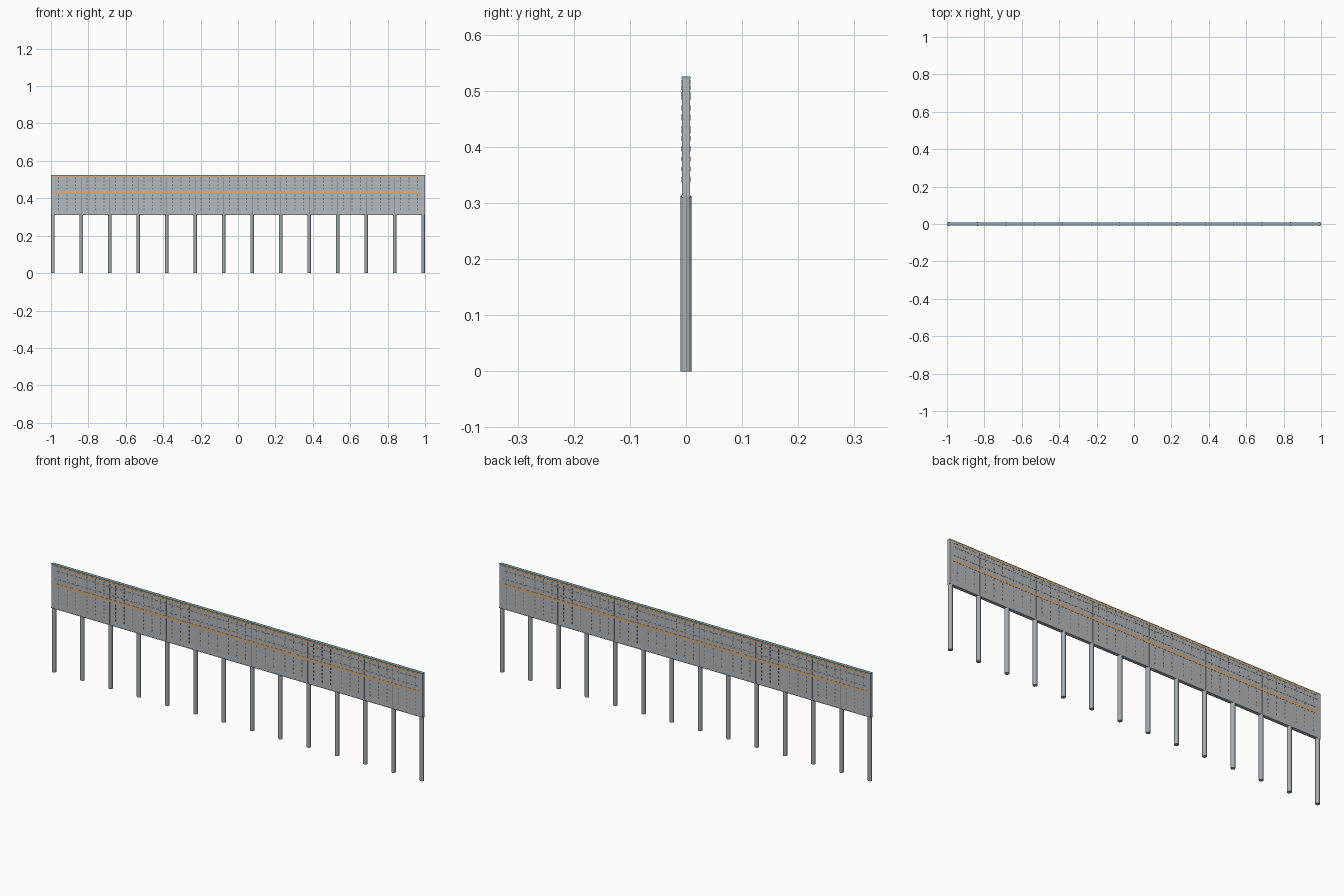
import bpy, bmesh
from mathutils import Matrix

if "Cube" in bpy.data.objects:
    bpy.data.objects.remove(bpy.data.objects["Cube"])

BAYS = 13
X0 = 0.99                      # outermost post centre
STEP = 2 * X0 / BAYS
Z_BOT, Z_TOP = 0.31, 0.525


def material(name, rgb):
    m = bpy.data.materials.new(name)
    m.diffuse_color = (*rgb, 1)
    m.use_nodes = True
    m.node_tree.nodes["Principled BSDF"].inputs["Base Color"].default_value = m.diffuse_color
    return m


orange = material("orange", (0.72, 0.42, 0.18))
panel_grey = material("panel_grey", (0.45, 0.49, 0.51))
steel = material("steel", (0.38, 0.42, 0.44))
dark = material("dark_grey", (0.16, 0.18, 0.19))
teal = material("teal_grey", (0.25, 0.42, 0.45))


def add_box(bm, cx, cy, cz, sx, sy, sz):
    mat = Matrix.Translation((cx, cy, cz)) @ Matrix.Diagonal((sx, sy, sz, 1))
    bmesh.ops.create_cube(bm, size=1, matrix=mat)


def finish(name, bm, mat):
    me = bpy.data.meshes.new(name)
    bm.to_mesh(me)
    bm.free()
    ob = bpy.data.objects.new(name, me)
    bpy.context.collection.objects.link(ob)
    me.materials.append(mat)
    return ob


def boxes(name, mat, items):
    bm = bmesh.new()
    for it in items:
        add_box(bm, *it)
    return finish(name, bm, mat)


post_x = [-X0 + i * STEP for i in range(BAYS + 1)]

# round posts below the wall
bm = bmesh.new()
for x in post_x:
    bmesh.ops.create_cone(bm, cap_ends=True, segments=12, radius1=0.01, radius2=0.01,
                          depth=Z_BOT + 0.002, matrix=Matrix.Translation((x, 0, (Z_BOT + 0.002) / 2)))
finish("posts", bm, steel)

# wall panels, one per bay, end bays reaching the outer edge
edges = [-1.0] + post_x[1:-1] + [1.0]
h = Z_TOP - Z_BOT
boxes("wall_panels", panel_grey,
      [((a + b) / 2, 0, Z_BOT + h / 2, b - a - 0.0015, 0.0148, h - 0.001)
       for a, b in zip(edges, edges[1:])])

# inner core seen in the panel joints, and the top cap
boxes("panel_core", dark, [(0, 0, Z_BOT + h / 2, 1.998, 0.012, h - 0.002)])
boxes("top_cap", teal, [(0, 0, Z_TOP - 0.002, 2.0, 0.0156, 0.004)])
boxes("bottom_rail", steel, [(0, 0, Z_BOT + 0.002, 2.0, 0.0156, 0.004)])

# trim strips on both faces
orange_strips, grey_strips, rivets = [], [], []
for s in (-1, 1):
    y = s * 0.0074
    for z, t in ((0.515, 0.008), (0.43, 0.012)):
        orange_strips.append((0, y, z, 1.96, 0.0016, t))
    for z in (0.455, 0.495):
        grey_strips.append((0, y, z, 1.96, 0.0014, 0.005))
    # three dashed columns in each bay
    for x in post_x[:-1]:
        for f in (0.2, 0.5, 0.8):
            for k in range(10):
                rivets.append((x + f * STEP, y, 0.342 + k * 0.0182, 0.004, 0.0012, 0.009))
boxes("orange_strips", orange, orange_strips)
boxes("grey_strips", steel, grey_strips)
boxes("dashed_fixings", dark, rivets)
